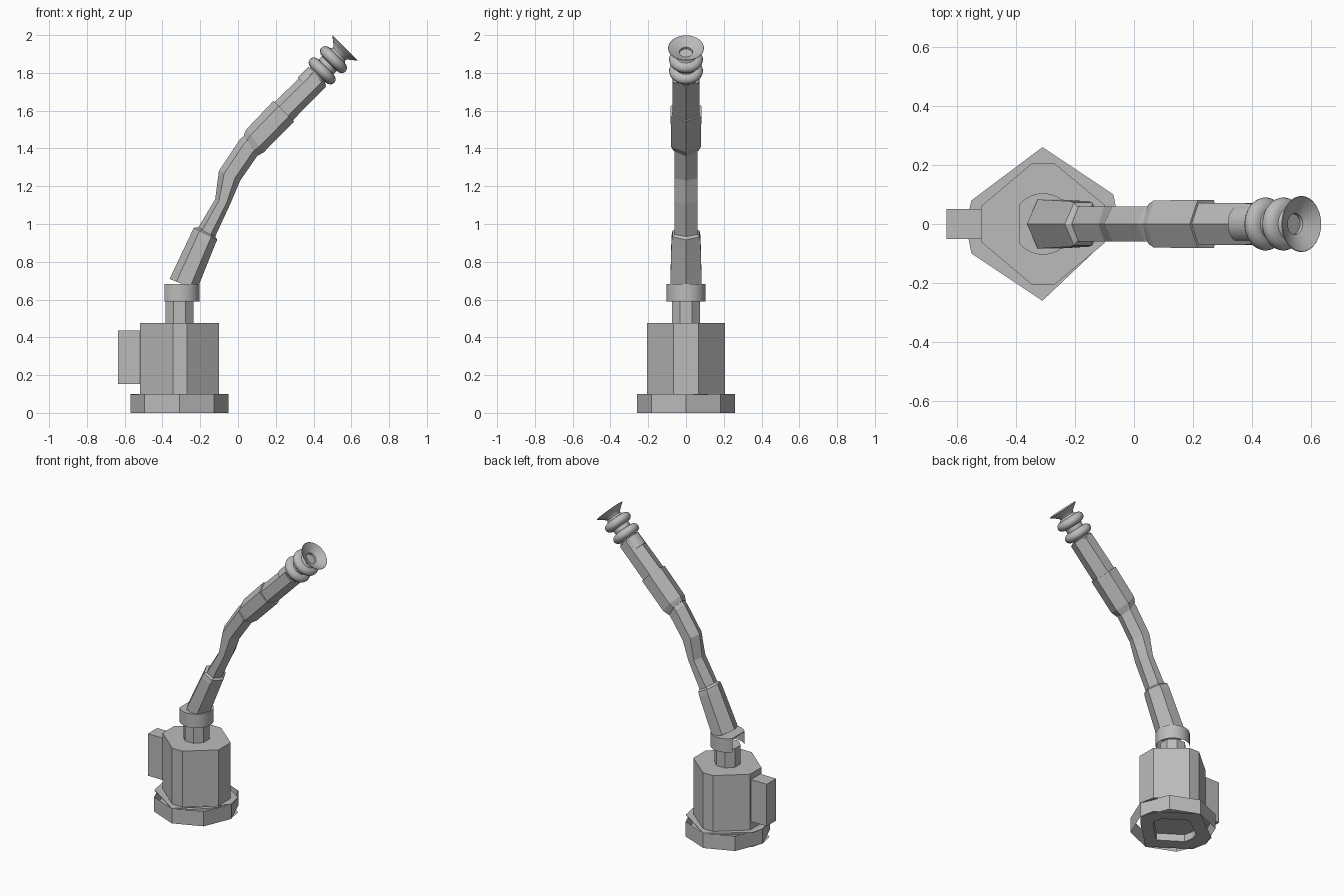
import bpy
import bmesh
from math import cos, sin, pi, radians
from mathutils import Vector

cube = bpy.data.objects.get("Cube")
if cube:
    bpy.data.objects.remove(cube, do_unlink=True)

grey = bpy.data.materials.new("machine_grey")
grey.use_nodes = True
grey.diffuse_color = (0.5, 0.5, 0.5, 1)
grey.node_tree.nodes["Principled BSDF"].inputs["Base Color"].default_value = (0.5, 0.5, 0.5, 1)


def loft(name, rings, close=True, cap_start=True, cap_end=True, smooth=False):
    """Skin a list of equal-length point rings and optionally cap the ends."""
    bm = bmesh.new()
    loops = [[bm.verts.new(p) for p in ring] for ring in rings]
    n = len(loops[0])
    for a, b in zip(loops, loops[1:]):
        for i in range(n if close else n - 1):
            j = (i + 1) % n
            bm.faces.new((a[i], a[j], b[j], b[i]))
    if cap_start:
        bm.faces.new(loops[0][::-1])
    if cap_end:
        bm.faces.new(loops[-1])
    bmesh.ops.recalc_face_normals(bm, faces=bm.faces)
    mesh = bpy.data.meshes.new(name)
    bm.to_mesh(mesh)
    bm.free()
    mesh.materials.append(grey)
    obj = bpy.data.objects.new(name, mesh)
    bpy.context.collection.objects.link(obj)
    if smooth:
        bpy.ops.object.select_all(action='DESELECT')
        obj.select_set(True)
        bpy.context.view_layer.objects.active = obj
        bpy.ops.object.shade_smooth_by_angle(angle=radians(40))
    return obj


def level(outline, z):
    return [(x, y, z) for x, y in outline]


def circle(cx, r, n, start=0.0):
    return [(cx + r * cos(start + 2 * pi * i / n), r * sin(start + 2 * pi * i / n)) for i in range(n)]


def hex_arm(name, sections):
    """Six-sided arm with ridges above and below; section = x, z, half height, half width, tilt."""
    rings = []
    for x, z, h, w, tilt in sections:
        t = radians(tilt)
        ring = []
        for k in range(6):
            a = k * pi / 3
            u = h * cos(a)
            ring.append((x - u * sin(t), w * sin(a) / sin(pi / 3), z + u * cos(t)))
        rings.append(ring)
    return loft(name, rings)


# Foot: octagonal rim, pointed top plate and open underside
rim = circle(-0.31, 0.26, 8)
loft("foot_rim", [level(rim, 0), level(rim, 0.1)], cap_start=False, cap_end=False)
plate = [(-0.05, 0), (-0.07, 0.1), (-0.31, 0.26), (-0.55, 0.08),
         (-0.57, 0), (-0.55, -0.1), (-0.31, -0.26), (-0.12, -0.08)]
loft("foot_top", [level(plate, 0.095), level(plate, 0.1)])
hole = [(-0.31 + (x + 0.31) * 0.6, y * 0.6) for x, y in plate]
loft("foot_underside", [level(plate, 0.002), level(hole, 0.002), level(hole, 0.05)],
     cap_start=False)

# Body with chamfered plan, and its side box
half = [(-0.1, 0.065), (-0.27, 0.206), (-0.345, 0.206), (-0.518, 0.06)]
body = half + [(x, -y) for x, y in reversed(half)]
loft("body", [level(body, 0.1), level(body, 0.475)])
box = [(-0.635, -0.05), (-0.5, -0.05), (-0.5, 0.05), (-0.635, 0.05)]
loft("side_box", [level(box, 0.153), level(box, 0.435)])

# Neck
neck = circle(-0.31, 0.081, 8, pi / 8)
loft("neck", [level(neck, 0.475), level(neck, 0.6)])

# Collar: round band, open on the flat back
arc = [(-0.308 + 0.104 * cos(a), 0.104 * sin(a))
       for a in (radians(-142 + 284 * i / 28) for i in range(29))]
loft("collar_band", [level(arc, 0.59), level(arc, 0.682)], close=False,
     cap_start=False, cap_end=False, smooth=True)
loft("collar_top", [level(arc, 0.676), level(arc, 0.682)])

# Arm segments
hex_arm("lower_arm", [(-0.29, 0.68, 0.078, 0.083, 68), (-0.185, 0.92, 0.07, 0.077, 63),
                      (-0.172, 0.948, 0.07, 0.072, 63), (-0.167, 0.96, 0.05, 0.055, 63)])
hex_arm("middle_arm", [(-0.175, 0.94, 0.052, 0.06, 65), (-0.08, 1.12, 0.042, 0.06, 75),
                       (-0.045, 1.255, 0.062, 0.06, 65), (0.06, 1.41, 0.063, 0.06, 50),
                       (0.08, 1.43, 0.06, 0.06, 45)])
# Elbow taper runs into the thick and thin parts of the upper arm
hex_arm("upper_arm_sleeve", [(0.065, 1.415, 0.066, 0.066, 32), (0.09, 1.44, 0.076, 0.08, 38),
                             (0.243, 1.598, 0.077, 0.081, 45)])
hex_arm("upper_arm", [(0.23, 1.585, 0.068, 0.072, 45), (0.42, 1.775, 0.066, 0.07, 45)])

# Bellows and suction cup, turned around the slanted arm axis
start = Vector((0.06, 0, 1.425))
axis = Vector((1, 0, 1)).normalized()
side = Vector((-1, 0, 1)).normalized()


def turned(name, profile, n=32, **caps):
    rings = []
    for r, t in profile:
        rings.append([start + axis * t + side * (r * cos(2 * pi * i / n))
                      + Vector((0, r * sin(2 * pi * i / n), 0)) for i in range(n)])
    return loft(name, rings, smooth=True, **caps)


turned("wrist", [(0.066, 0.43), (0.066, 0.51)])
bellows = [(0.055, 0.50)]
for centre in (0.545, 0.63):
    for k in range(9):
        a = -pi / 2 + pi * k / 8
        bellows.append((0.055 + 0.035 * cos(a), centre + 0.03 * sin(a)))
bellows.append((0.045, 0.675))
turned("bellows", bellows)
turned("suction_cup", [(0.045, 0.66), (0.048, 0.678), (0.066, 0.694), (0.095, 0.716),
                       (0.093, 0.718), (0.062, 0.7), (0.036, 0.687), (0.033, 0.665)])
